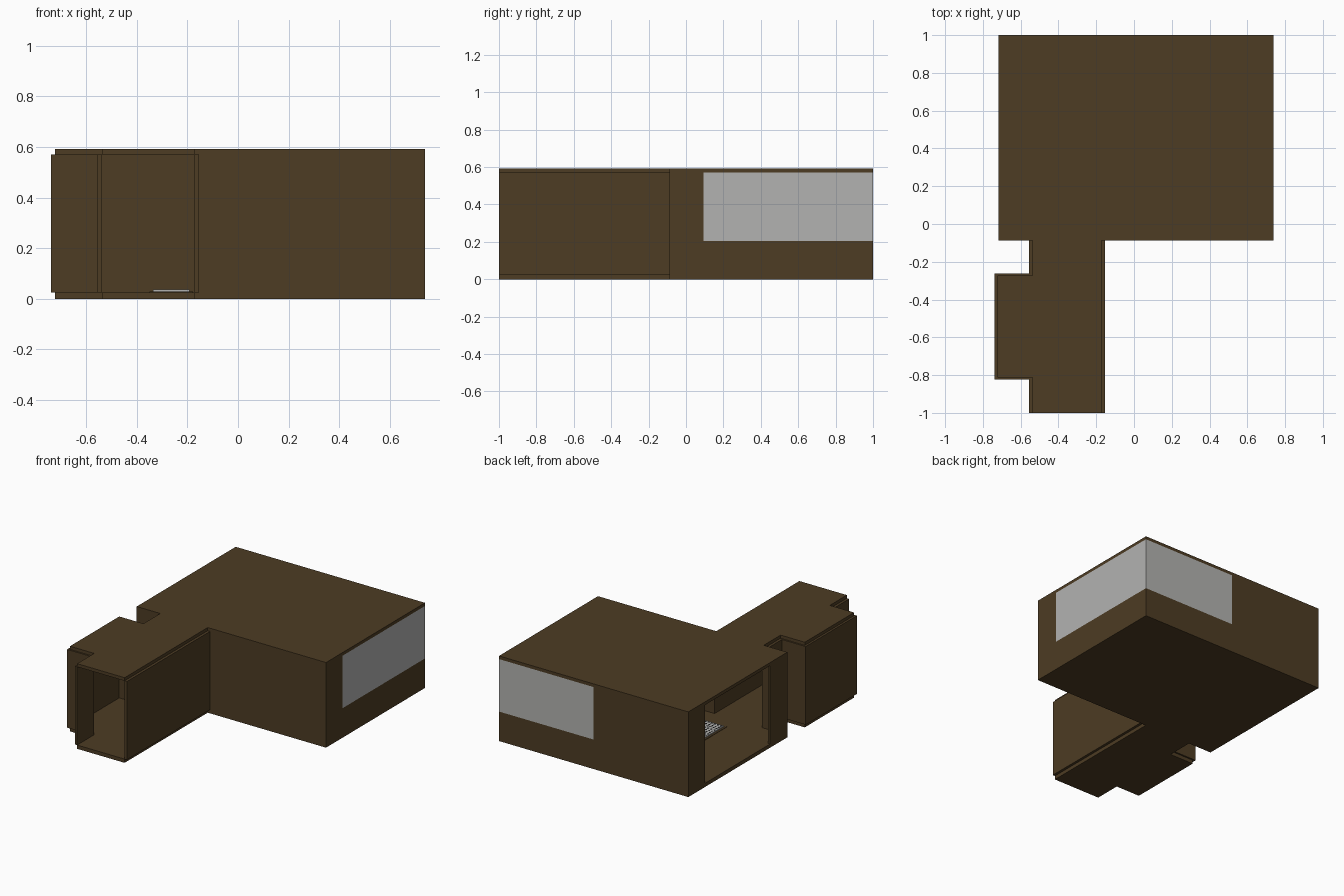
import bpy, bmesh
from mathutils import Vector

if "Cube" in bpy.data.objects:
    bpy.data.objects.remove(bpy.data.objects["Cube"])


def material(name, rgb):
    m = bpy.data.materials.new(name)
    m.diffuse_color = (*rgb, 1.0)
    m.use_nodes = True
    m.node_tree.nodes["Principled BSDF"].inputs["Base Color"].default_value = m.diffuse_color
    return m


BROWN = material("dark_brown", (0.075, 0.045, 0.017))
GREY = material("window_grey", (0.45, 0.45, 0.44))
BLACK = material("black", (0.01, 0.01, 0.01))


def finish(name, bm, mat):
    bmesh.ops.recalc_face_normals(bm, faces=bm.faces)
    me = bpy.data.meshes.new(name)
    bm.to_mesh(me)
    bm.free()
    me.materials.append(mat)
    ob = bpy.data.objects.new(name, me)
    bpy.context.collection.objects.link(ob)
    return ob


def boxes(name, mat, parts):
    """One object from boxes given as (x0, x1, y0, y1, z0, z1)."""
    bm = bmesh.new()
    for x0, x1, y0, y1, z0, z1 in parts:
        for v in bmesh.ops.create_cube(bm, size=1)["verts"]:
            v.co = Vector((x1 if v.co.x > 0 else x0,
                           y1 if v.co.y > 0 else y0,
                           z1 if v.co.z > 0 else z0))
    return finish(name, bm, mat)


def slab(name, outline, z0, z1):
    bm = bmesh.new()
    face = bm.faces.new([bm.verts.new((x, y, z0)) for x, y in outline])
    top = bmesh.ops.extrude_face_region(bm, geom=[face])["geom"]
    bmesh.ops.translate(bm, vec=(0, 0, z1 - z0),
                        verts=[g for g in top if isinstance(g, bmesh.types.BMVert)])
    return finish(name, bm, BROWN)


# Main levels
L, R, F, B = -0.718, 0.738, -0.087, 1.0      # main room
CL, CR = -0.537, -0.172                      # corridor
AL, A0, A1 = -0.723, -0.813, -0.272          # side alcove
Z0, Z1, H, T = 0.026, 0.57, 0.592, 0.018
SILL = 0.205

# Floor and roof share the same plan
plan = [(L, B), (L, F), (CL, F), (CL, A1), (AL, A1), (AL, A0), (CL, A0),
        (CL, -1), (CR, -1), (CR, F), (R, F), (R, B)]
slab("floor", plan, 0, Z0)
slab("roof", plan, Z1, H)

# Main room walls, with a wide doorway on the left
boxes("room_walls", BROWN, [
    (L, CL, F, F + T, Z0, Z1),
    (CR, R, F, F + T, Z0, Z1),
    (L, L + T, F + T, 0.10, Z0, Z1),
    (L, L + T, 0.815, B, Z0, Z1),
    (L + T, 0.012, B - T, B, Z0, Z1),
    (0.012, R - T, B - T, B, Z0, SILL),
    (R - T, R, F + T, 0.093, Z0, Z1),
    (R - T, R, 0.093, B, Z0, SILL),
])

# Corner window
boxes("back_window", GREY, [(0.012, R - T, B - T, B, SILL, Z1)])
boxes("right_window", GREY, [(R - T, R, 0.093, B, SILL, Z1)])

# Corridor walls stand outside the slabs
boxes("corridor_walls", BROWN, [
    (CR, CR + T, -1, F, Z0, Z1),
    (CL - T, CL, -1, A0, Z0, Z1),
    (CL - T, CL, A1, F, Z0, Z1),
])

# Alcove walls
boxes("alcove_walls", BROWN, [
    (AL - 0.015, AL, A0 - 0.011, A1 + 0.011, Z0, Z1),
    (AL, CL - T, A0 - 0.011, A0, Z0, Z1),
    (AL, CL - T, A1, A1 + 0.011, Z0, Z1),
])

# Low floor grate inside the room
boxes("grate_base", BROWN, [(-0.35, -0.178, 0.05, 0.32, Z0, Z0 + 0.003)])
boxes("grate_panel", GREY, [(-0.336, -0.192, 0.064, 0.306, Z0 + 0.003, Z0 + 0.010)])
boxes("grate_holes", BLACK, [
    (x, x + 0.010, y, y + 0.010, Z0 + 0.010, Z0 + 0.0115)
    for x in [-0.328 + 0.024 * i for i in range(6)]
    for y in [0.073 + 0.024 * j for j in range(10)]
])
